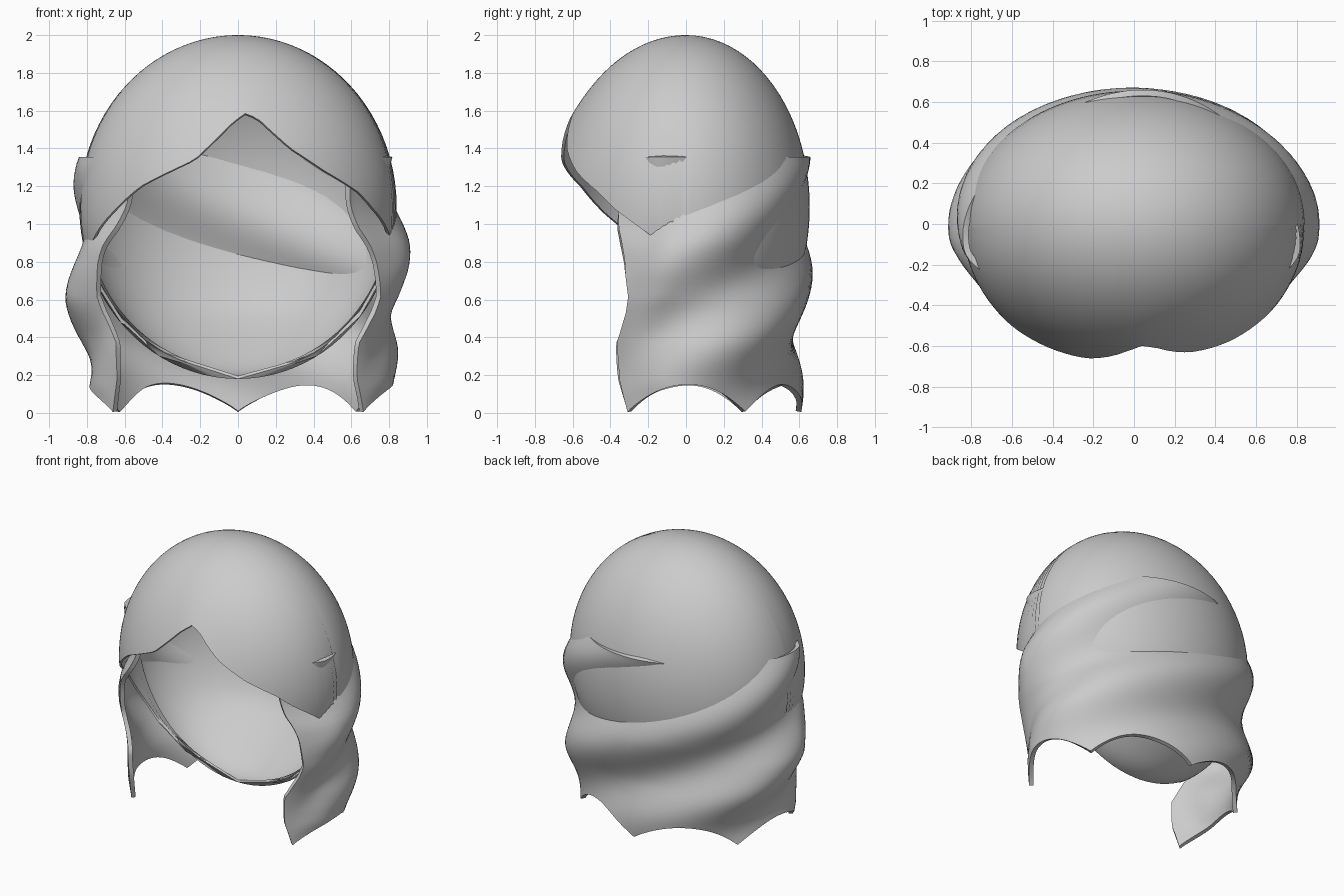
import bpy, bmesh
from math import sin, cos, pi, radians, acos

if "Cube" in bpy.data.objects:
    bpy.data.objects.remove(bpy.data.objects["Cube"])

def interp(pts, t):
    if t <= pts[0][0]:
        return pts[0][1]
    for (a, p), (b, q) in zip(pts, pts[1:]):
        if t <= b:
            return p + (q - p) * (t - a) / (b - a)
    return pts[-1][1]

def smooth(t):
    t = max(0.0, min(1.0, t))
    return t * t * (3 - 2 * t)

def sheet(name, rows, cols, point, thickness, closed=False):
    """Grid surface: rows run downward, columns run counter-clockwise."""
    bm = bmesh.new()
    n = cols if closed else cols + 1
    v = [[bm.verts.new(point(i / rows, j / cols)) for j in range(n)] for i in range(rows + 1)]
    for i in range(rows):
        for j in range(cols):
            k = (j + 1) % n
            bm.faces.new((v[i][j], v[i + 1][j], v[i + 1][k], v[i][k]))
    bmesh.ops.remove_doubles(bm, verts=bm.verts, dist=1e-4)
    me = bpy.data.meshes.new(name)
    bm.to_mesh(me)
    bm.free()
    ob = bpy.data.objects.new(name, me)
    bpy.context.collection.objects.link(ob)
    mod = ob.modifiers.new("thickness", 'SOLIDIFY')
    mod.thickness = thickness
    mod.offset = -1
    bpy.context.view_layer.objects.active = ob
    ob.select_set(True)
    bpy.ops.object.modifier_apply(modifier=mod.name)
    bpy.ops.object.shade_smooth_by_angle(angle=radians(40))
    ob.select_set(False)
    return ob

# Hair cap: egg shape with the face opening cut by a hairline (angle from front, height)
CZ, RX, RY, RZ = 1.09, 0.84, 0.655, 0.91
HAIRLINE = [(-90, .18), (-87, .3), (-81, .65), (-72, .87), (-51, 1.06), (-37, 1.2), (-16, 1.34),
            (-2, 1.54), (3, 1.585), (8, 1.56), (20, 1.4), (33, 1.28), (48, 1.17), (57, 1.08),
            (75, .93), (82, .65), (87, .3), (90, .18)]

def cap_point(u, w):
    psi = -180 + 360 * w
    z_edge = interp(HAIRLINE, psi)
    end = acos(max(-1.0, min(1.0, (z_edge - CZ) / RZ)))
    t = u * end
    a = radians(psi)
    front = max(0.0, cos(a))
    flare = 0.05 * front + 0.03 * u ** 4 * front
    # the nape tapers toward its lowest point
    nape = 1 - 0.3 * smooth((-cos(t) - 0.55) / 0.45)
    return (RX * sin(t) * sin(a) * (1 + flare * 0.4),
            -RY * sin(t) * cos(a) * (1 + flare) * nape - 0.01 * sin(t) ** 2 * front,
            CZ + RZ * cos(t))

sheet("hair_cap", 44, 120, cap_point, 0.016, closed=True)

# Long hair: wavy sheet round the sides and back with a pointed hem
WIDTH = [(0, .785), (.1, .79), (.2, .80), (.35, .835), (.6, .868), (.9, .865), (1.2, .83), (1.36, .805)]
DEPTH = [(0, .595), (.2, .605), (.4, .61), (.75, .625), (1.1, .62), (1.36, .615)]
TIPS = [-31, 33, 90, 147, 211]

def hem(phi):
    for a, b in zip(TIPS, TIPS[1:]):
        if a <= phi <= b:
            return 0.005 + 0.145 * max(0.0, sin(pi * (phi - a) / (b - a))) ** 0.9
    return 0.005 + 0.02 * min(abs(phi - TIPS[0]), abs(phi - TIPS[-1]))

# half-angle past the sides reached by the front edge at each height
FRONT = [(0, 31), (.08, 36), (.25, 38), (.45, 33), (.6, 29), (.8, 31), (.95, 36), (1.36, 36)]

def long_hair_point(u, w):
    reach = interp(FRONT, 1.355 * (1 - u))
    phi = -reach + (180 + 2 * reach) * w
    z = max(0.0, 1.355 + (hem(phi) - 1.355) * u)
    # diagonal waves climbing round the head, calmer at the front edges
    groove = 0.52 + 1.08 * phi / 180
    edge = smooth(min(phi + reach, 180 + reach - phi) / 25)
    amp = 0.047 * min(1.0, 0.35 + z * 1.6) * (0.3 + 0.7 * edge)
    wave = -amp * cos(2 * pi * (z - groove) / 0.67)
    # front corners tuck under the cap
    tuck = (1 - edge) * (0.015 + 0.09 * smooth((z - 0.85) / 0.3))
    a = radians(phi)
    return ((interp(WIDTH, z) + wave - tuck) * cos(a), (interp(DEPTH, z) + wave) * sin(a), z)

sheet("long_hair", 36, 110, long_hair_point, 0.03)
